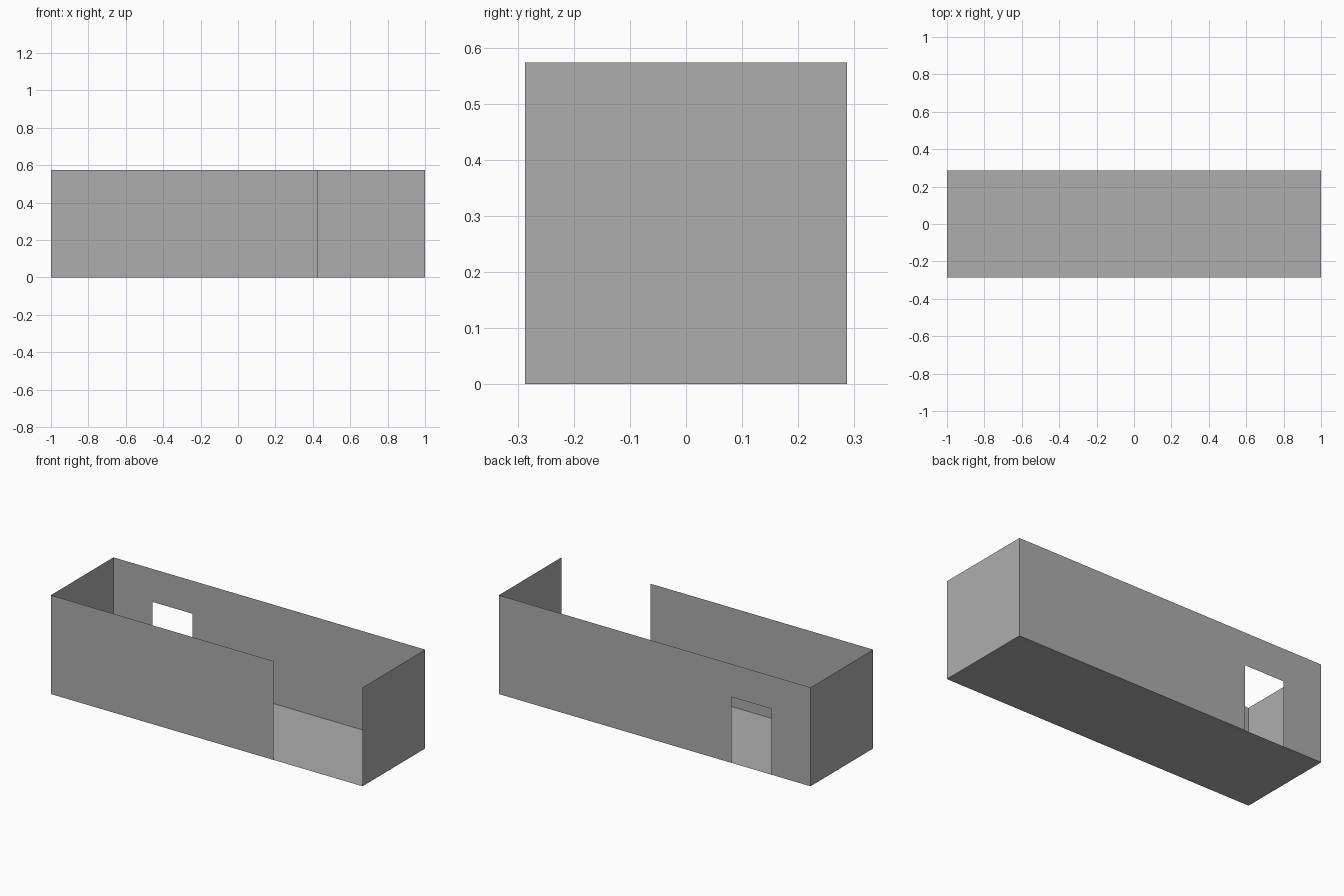
import bpy
import bmesh

cube = bpy.data.objects.get("Cube")
if cube:
    bpy.data.objects.remove(cube)

X, Y, H = 1.0, 0.287, 0.573          # half length, half width, height
OPEN_X = 0.428                       # where the front gap begins
DOOR_L, DOOR_R, DOOR_H = -0.75, -0.494, 0.382

grey = bpy.data.materials.new("mid_grey")
grey.use_nodes = True
colour = (0.42, 0.42, 0.42, 1)
grey.diffuse_color = colour
grey.node_tree.nodes["Principled BSDF"].inputs["Base Color"].default_value = colour


def sheet(name, outline, place):
    """One flat, paper-thin panel from a 2D outline."""
    bm = bmesh.new()
    bm.faces.new([bm.verts.new(place(u, v)) for u, v in outline])
    mesh = bpy.data.meshes.new(name)
    bm.to_mesh(mesh)
    bm.free()
    mesh.materials.append(grey)
    obj = bpy.data.objects.new(name, mesh)
    bpy.context.collection.objects.link(obj)


def rect(u0, u1, v0, v1):
    return [(u0, v0), (u1, v0), (u1, v1), (u0, v1)]


# Floor
sheet("floor", rect(-X, X, -Y, Y), lambda u, v: (u, v, 0))

# Front wall, stopping short of the wide gap
sheet("front_wall", rect(-X, OPEN_X, 0, H), lambda u, v: (u, -Y, v))

# Back wall with the doorway notched out, wound to face outward
back = [(-X, 0), (-X, H), (X, H), (X, 0),
        (DOOR_R, 0), (DOOR_R, DOOR_H), (DOOR_L, DOOR_H), (DOOR_L, 0)]
sheet("back_wall", back, lambda u, v: (u, Y, v))

# End walls
sheet("left_end_wall", rect(-Y, Y, 0, H), lambda u, v: (X, u, v))
sheet("right_end_wall", rect(-Y, Y, 0, H), lambda u, v: (-X, -u, v))
